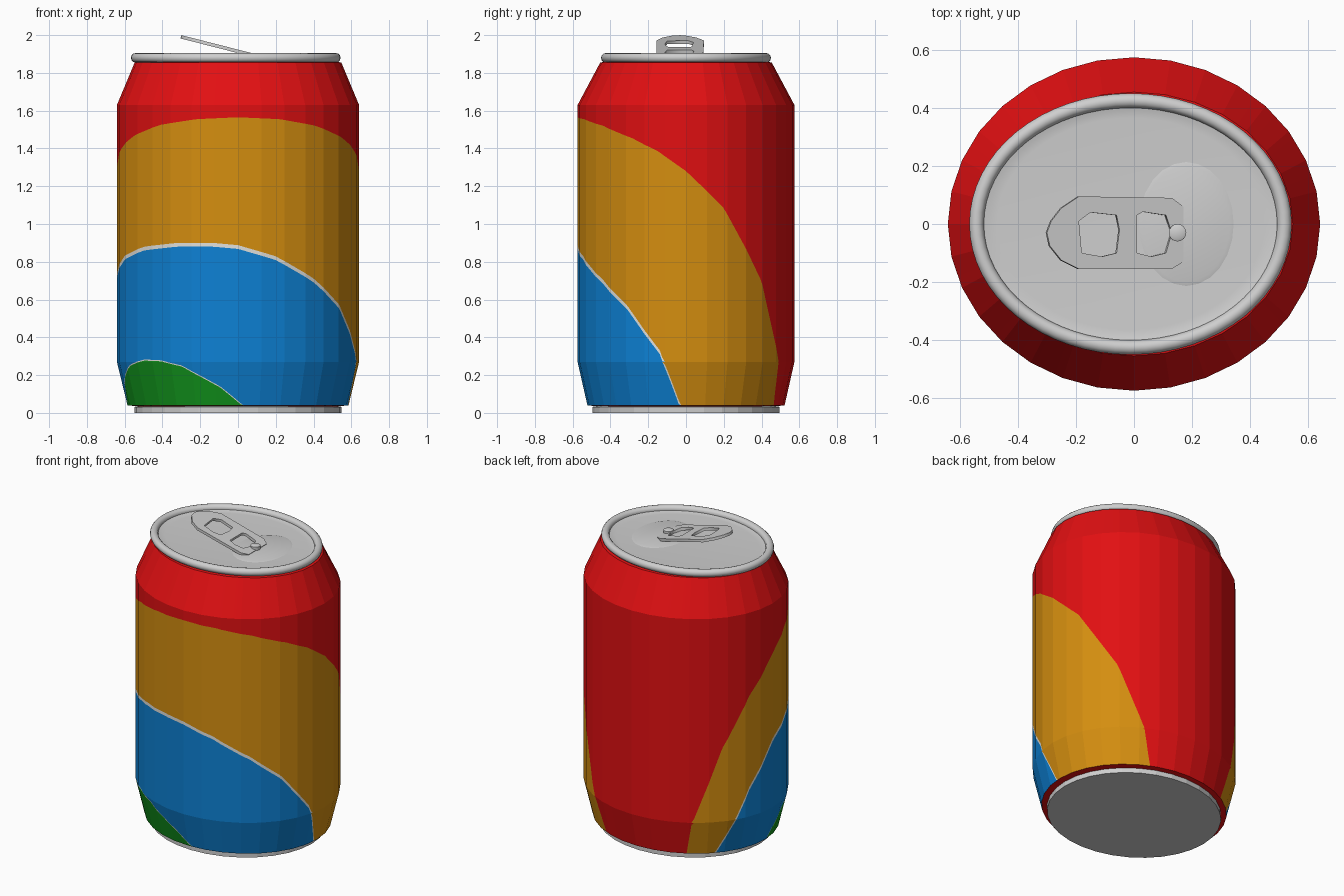
import bpy, bmesh, math

if "Cube" in bpy.data.objects:
    bpy.data.objects.remove(bpy.data.objects["Cube"])

def mat(name, rgb):
    m = bpy.data.materials.new(name)
    m.diffuse_color = (*rgb, 1)
    m.use_nodes = True
    m.node_tree.nodes["Principled BSDF"].inputs["Base Color"].default_value = m.diffuse_color
    return m

SILVER = mat("silver", (0.62, 0.62, 0.62))
GREEN = mat("green", (0.006, 0.30, 0.012))
WHITE = mat("white", (0.75, 0.75, 0.72))
BLUE = mat("blue", (0.004, 0.22, 0.66))
ORANGE = mat("orange", (0.66, 0.27, 0.005))
RED = mat("red", (0.76, 0.005, 0.006))

def finish(bm, name, mats, smooth=None):
    bmesh.ops.remove_doubles(bm, verts=bm.verts, dist=1e-5)
    bmesh.ops.recalc_face_normals(bm, faces=bm.faces)
    me = bpy.data.meshes.new(name)
    bm.to_mesh(me)
    bm.free()
    for m in mats:
        me.materials.append(m)
    ob = bpy.data.objects.new(name, me)
    bpy.context.collection.objects.link(ob)
    if smooth:
        bpy.ops.object.select_all(action='DESELECT')
        ob.select_set(True)
        bpy.context.view_layer.objects.active = ob
        bpy.ops.object.shade_smooth_by_angle(angle=math.radians(smooth))
    return ob

def lathe(name, profile, n, material, cx=0, loop=False, cap=(), smooth=None):
    """Elliptical rings (rx, ry, z) joined from first to last; cap lists ring ends to fill."""
    bm = bmesh.new()
    rings = [[bm.verts.new((cx + rx * math.sin(2 * math.pi * i / n),
                            -ry * math.cos(2 * math.pi * i / n), z)) for i in range(n)]
             for rx, ry, z in profile]
    pairs = list(zip(rings, rings[1:])) + ([(rings[-1], rings[0])] if loop else [])
    for a, b in pairs:
        for i in range(n):
            j = (i + 1) % n
            bm.faces.new((a[i], a[j], b[j], b[i]))
    for k in cap:
        bm.faces.new(rings[k])
    return finish(bm, name, [material], smooth)

# Painted body: flat-sided wall, cut along the wavy colour borders
SIDES, SUB = 32, 8
WALL = [(0.585, 0.522, 0.04), (0.641, 0.574, 0.27), (0.641, 0.574, 1.63), (0.547, 0.454, 1.855)]
# borders: (angle from the front in degrees, height)
GREEN_TOP = [(-180, -1), (-100, -0.1), (-88, 0.04), (-75, 0.19), (-64, 0.25), (-51, 0.277),
             (-40, 0.273), (-28, 0.245), (-9, 0.135), (2, 0.04), (14, -0.1), (180, -1)]
BLUE_TOP = [(-180, -1), (-136, -0.1), (-129, 0.04), (-110, 0.44), (-90, 0.71), (-70, 0.81),
            (-51, 0.86), (-30, 0.88), (-12, 0.88), (0, 0.868), (18, 0.81), (39, 0.69),
            (57, 0.55), (76, 0.31), (86, 0.04), (92, -0.1), (180, -1)]
ORANGE_TOP = [(-180, -2), (-148, 0.0), (-145, 0.25), (-127, 0.76), (-110, 1.07), (-90, 1.30),
              (-75, 1.40), (-60, 1.465), (-40, 1.525), (-20, 1.555), (0, 1.565), (20, 1.555),
              (40, 1.52), (60, 1.455), (75, 1.385), (90, 1.28), (110, 1.09), (134, 0.70),
              (149, 0.27), (153, 0.04), (155, -0.1), (180, -2)]

def height(curve, a):
    for (a0, z0), (a1, z1) in zip(curve, curve[1:]):
        if a <= a1:
            return z0 + (z1 - z0) * (a - a0) / (a1 - a0)
    return curve[-1][1]

def borders(a):
    g, b, o = (height(c, a) for c in (GREEN_TOP, BLUE_TOP, ORANGE_TOP))
    return [-9, g, g + 0.006, b, b + 0.02, o, 9]

BODY_MATS = [GREEN, WHITE, BLUE, ORANGE, RED]
LAYERS = [0, 1, 2, 1, 3, 4]

def wall_point(k, u, z):
    """Point on the flat facets of wall section k, u counted in sides from the back."""
    (rx0, ry0, z0), (rx1, ry1, z1) = WALL[k], WALL[k + 1]
    f = (z - z0) / (z1 - z0)
    rx, ry = rx0 + (rx1 - rx0) * f, ry0 + (ry1 - ry0) * f
    i = math.floor(u + 1e-9)
    t = u - i
    p, q = (2 * math.pi * j / SIDES - math.pi for j in (i, i + 1))
    return (rx * (math.sin(p) * (1 - t) + math.sin(q) * t),
            -ry * (math.cos(p) * (1 - t) + math.cos(q) * t), z)

bm = bmesh.new()
for c in range(SIDES * SUB):
    u0, u1 = c / SUB, (c + 1) / SUB
    h0, h1 = (borders(u * 360 / SIDES - 180) for u in (u0, u1))
    for k in range(len(WALL) - 1):
        lo, hi = WALL[k][2], WALL[k + 1][2]
        clamp = lambda z: min(max(z, lo), hi)
        for s, m in enumerate(LAYERS):
            a0, a1, b0, b1 = map(clamp, (h0[s], h1[s], h0[s + 1], h1[s + 1]))
            if b0 - a0 < 1e-4 and b1 - a1 < 1e-4:
                continue
            pts = []
            for p in (wall_point(k, u0, a0), wall_point(k, u1, a1),
                      wall_point(k, u1, b1), wall_point(k, u0, b0)):
                if not any(math.dist(p, q) < 1e-4 for q in pts):
                    pts.append(p)
            if len(pts) > 2:
                bm.faces.new([bm.verts.new(p) for p in pts]).material_index = m
finish(bm, "painted_body", BODY_MATS)

# Painted lips closing the body at the bottom and under the rim
lathe("bottom_lip", [(0.585, 0.522, 0.04), (0.53, 0.475, 0.035)], SIDES, RED)
lathe("top_lip", [(0.547, 0.454, 1.855), (0.50, 0.41, 1.862)], SIDES, RED)

# Metal base
lathe("base", [(0.50, 0.45, 0.04), (0.547, 0.495, 0.032), (0.547, 0.495, 0.0)],
      SIDES, SILVER, cap=(-1,))

# Rounded rim
tube = [(0.025 * math.cos(t), 0.025 * math.sin(t)) for t in
        (2 * math.pi * i / 12 for i in range(12))]
lathe("rim", [(0.530 + r, 0.425 + r, 1.880 + z) for r, z in tube], 64, SILVER,
      cx=-0.012, loop=True, smooth=60)

# Lid, with a shallow panel for the opening
lathe("lid", [(0.52, 0.415, 1.882), (0.49, 0.39, 1.874), (0.46, 0.365, 1.872)], 64, SILVER,
      cx=-0.012, cap=(-1,), smooth=40)
lathe("opening_panel", [(0.17, 0.22, 1.870), (0.15, 0.20, 1.876)], 24, SILVER,
      cx=0.18, cap=(-1,), smooth=40)

# Pull tab: outline with two finger holes, tilted up toward -x
TILT = math.atan(0.255)
OUTLINE = [(-0.30, -0.03), (-0.285, 0.01), (-0.25, 0.055), (-0.19, 0.095), (0.13, 0.09),
           (0.17, 0.06), (0.17, -0.13), (0.13, -0.155), (-0.19, -0.155), (-0.25, -0.125),
           (-0.29, -0.075)]
HOLE_A = [(-0.19, 0.01), (-0.15, 0.04), (-0.06, 0.03), (-0.05, -0.02), (-0.06, -0.10),
          (-0.11, -0.112), (-0.18, -0.10)]
HOLE_B = [(0.01, 0.03), (0.03, 0.042), (0.11, 0.03), (0.13, -0.03), (0.11, -0.10),
          (0.06, -0.112), (0.01, -0.10)]
cu = bpy.data.curves.new("tab_curve", 'CURVE')
cu.dimensions, cu.fill_mode, cu.extrude = '2D', 'BOTH', 0.009
for pts in (OUTLINE, HOLE_A, HOLE_B):
    sp = cu.splines.new('POLY')
    sp.points.add(len(pts) - 1)
    for p, (x, y) in zip(sp.points, pts):
        p.co = ((x + 0.30) / math.cos(TILT), y, 0, 1)
    sp.use_cyclic_u = True
tmp = bpy.data.objects.new("tab_helper", cu)
bpy.context.collection.objects.link(tmp)
dg = bpy.context.evaluated_depsgraph_get()
bm = bmesh.new()
bm.from_mesh(bpy.data.meshes.new_from_object(tmp.evaluated_get(dg)))
bpy.data.objects.remove(tmp)
tab = finish(bm, "pull_tab", [SILVER])
tab.location = (-0.302, 0, 1.991)
tab.rotation_euler = (0, TILT, 0)

# Rivet holding the tab
lathe("rivet", [(0.03, 0.03, 1.87), (0.03, 0.03, 1.899), (0.02, 0.02, 1.904)], 16, SILVER,
      cx=0.15, cap=(-1,), smooth=40).location.y = -0.03
